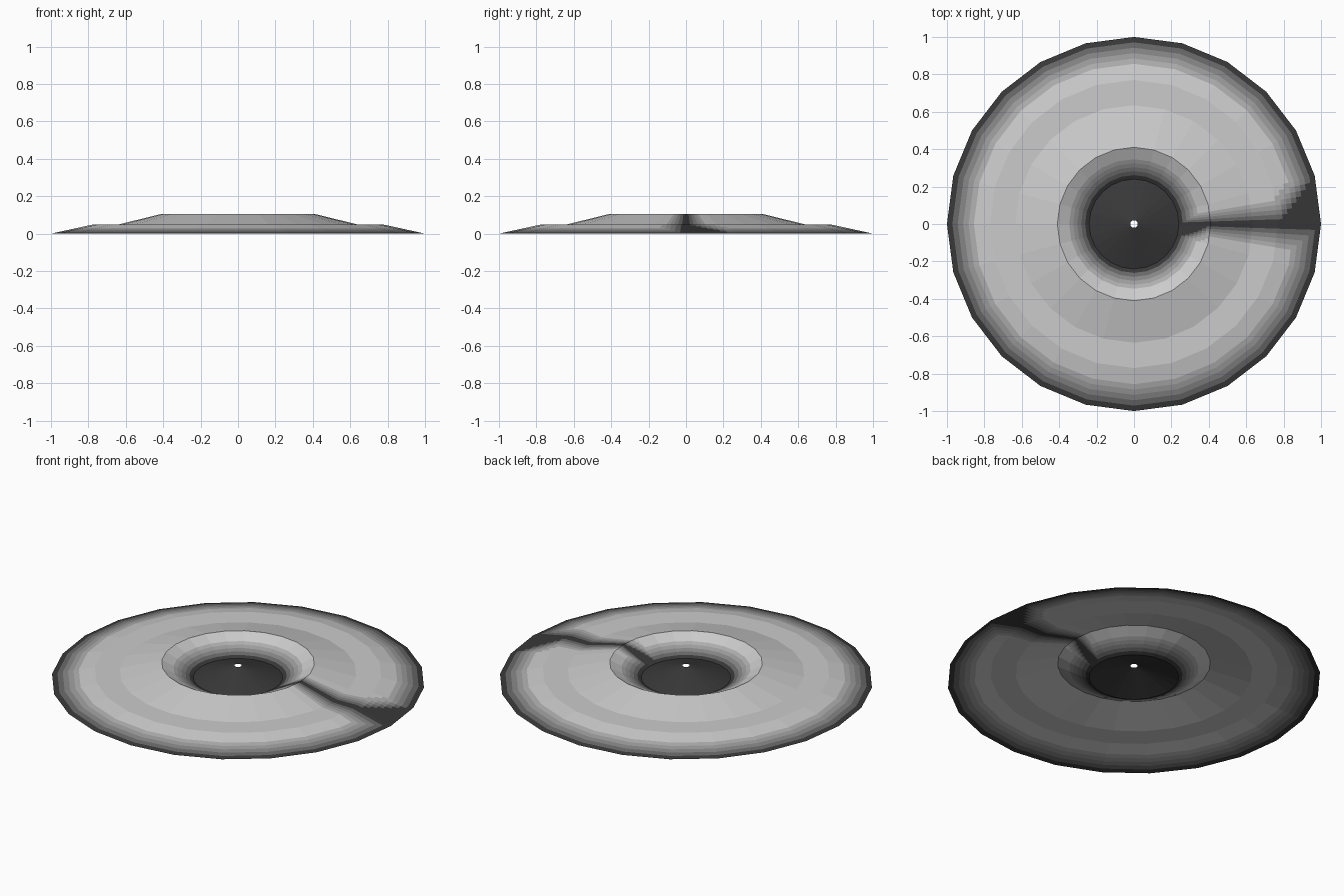
import bpy, bmesh, math

if "Cube" in bpy.data.objects:
    bpy.data.objects.remove(bpy.data.objects["Cube"])

SIDES = 24
LEVELS = 8

# Shared grey ramp, from scorched black to plain grey
ramp = []
for i in range(LEVELS):
    g = 0.04 + 0.68 * i / (LEVELS - 1)
    m = bpy.data.materials.new("grey_%d" % i)
    m.diffuse_color = (g, g, g, 1)
    m.use_nodes = True
    m.node_tree.nodes["Principled BSDF"].inputs["Base Color"].default_value = m.diffuse_color
    ramp.append(m)


def ring_point(ring, k):
    r, z, _ = ring
    a = math.tau * k / SIDES
    return r * math.cos(a), r * math.sin(a), z


def shade(ring, k):
    # the spoke along +x is black all the way
    return 0.0 if k % SIDES == 0 else ring[2]


def shell(name, rings):
    """Open faceted shell through rings of (radius, height, brightness)."""
    bm = bmesh.new()
    for inner, outer in zip(rings, rings[1:]):
        for k in range(SIDES):
            c = [[shade(inner, k), shade(inner, k + 1)],
                 [shade(outer, k), shade(outer, k + 1)]]
            p = [[ring_point(inner, k), ring_point(inner, k + 1)],
                 [ring_point(outer, k), ring_point(outer, k + 1)]]
            nu = 8 if c[0][0] != c[0][1] or c[1][0] != c[1][1] else 1
            nv = 8 if c[0][0] != c[1][0] or c[0][1] != c[1][1] or nu > 1 else 1

            def at(u, v):
                return [(1 - v) * ((1 - u) * p[0][0][i] + u * p[0][1][i])
                        + v * ((1 - u) * p[1][0][i] + u * p[1][1][i]) for i in range(3)]

            for a in range(nu):
                for b in range(nv):
                    u0, u1, v0, v1 = a / nu, (a + 1) / nu, b / nv, (b + 1) / nv
                    f = bm.faces.new([bm.verts.new(at(*q)) for q in
                                      ((u0, v0), (u0, v1), (u1, v1), (u1, v0))])
                    u, v = (u0 + u1) / 2, (v0 + v1) / 2
                    # gradient across the two triangles of each facet
                    if u >= v:
                        t = c[0][0] + u * (c[0][1] - c[0][0]) + v * (c[1][1] - c[0][1])
                    else:
                        t = c[0][0] + v * (c[1][0] - c[0][0]) + u * (c[1][1] - c[1][0])
                    f.material_index = round(t * (LEVELS - 1))
    bmesh.ops.remove_doubles(bm, verts=bm.verts, dist=1e-5)
    me = bpy.data.meshes.new(name)
    bm.to_mesh(me)
    bm.free()
    for m in ramp:
        me.materials.append(m)
    ob = bpy.data.objects.new(name, me)
    bpy.context.collection.objects.link(ob)
    return ob


# Stepped outer slope
shell("stepped_mound", [(0.41, 0.105, 1), (0.635, 0.05, 1), (0.77, 0.05, 1), (1.0, 0.0, 0)])

# Sunken crater with a low central cone and a pinhole
shell("crater", [(0.02, 0.09, 0), (0.24, 0.02, 0), (0.41, 0.105, 1)])
